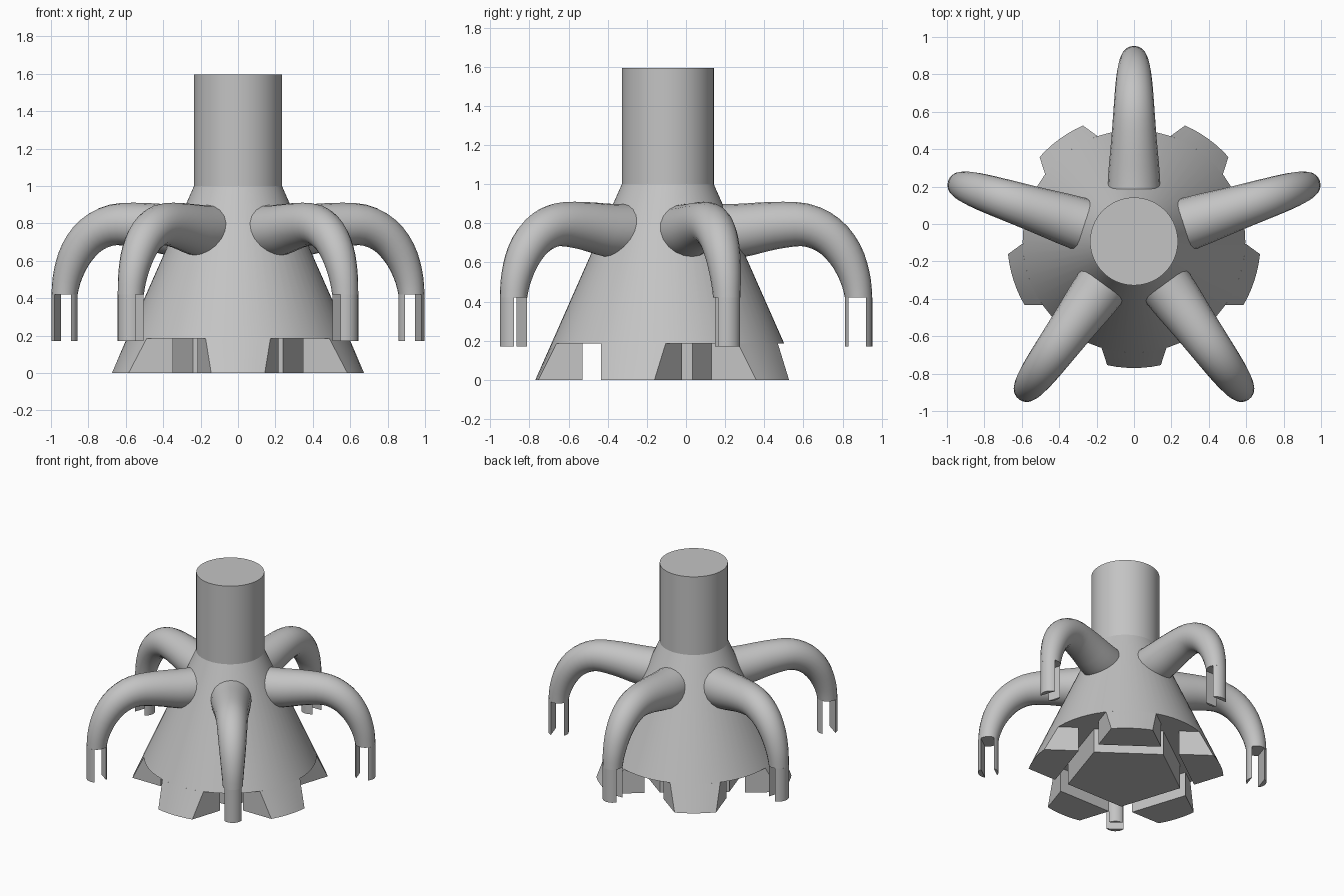
import bpy, bmesh, math
from mathutils import Vector, Matrix

if "Cube" in bpy.data.objects:
    bpy.data.objects.remove(bpy.data.objects["Cube"])

CY = -0.093          # shared axis of the body in y
SLOT = 0.185         # height of the grooves under the body
R0, SLOPE = 0.677, 0.442   # cone radius at the floor, and its narrowing per unit of height

grey = bpy.data.materials.new("plain_grey")
grey.diffuse_color = (0.55, 0.55, 0.55, 1)
grey.use_nodes = True
grey.node_tree.nodes["Principled BSDF"].inputs["Base Color"].default_value = grey.diffuse_color


def add(name, bm, turn=0.0):
    bmesh.ops.recalc_face_normals(bm, faces=bm.faces)
    mesh = bpy.data.meshes.new(name)
    bm.to_mesh(mesh)
    bm.free()
    mesh.transform(Matrix.Translation((0, CY, 0)) @ Matrix.Rotation(turn, 4, 'Z'))
    mesh.materials.append(grey)
    ob = bpy.data.objects.new(name, mesh)
    bpy.context.collection.objects.link(ob)
    bpy.ops.object.select_all(action='DESELECT')
    ob.select_set(True)
    bpy.context.view_layer.objects.active = ob
    bpy.ops.object.shade_smooth_by_angle(angle=math.radians(22))
    return ob


def loft(bm, rings):
    """Skin closed rings of equal size and cap both ends."""
    vs = [[bm.verts.new(p) for p in r] for r in rings]
    n = len(vs[0])
    for a, b in zip(vs, vs[1:]):
        for i in range(n):
            j = (i + 1) % n
            bm.faces.new((a[i], a[j], b[j], b[i]))
    bm.faces.new(vs[0])
    bm.faces.new(vs[-1])


def circle(r, z, n=60):
    return [(r * math.cos(2 * math.pi * i / n), r * math.sin(2 * math.pi * i / n), z) for i in range(n)]


# body: cone with the round column on top
bm = bmesh.new()
loft(bm, [circle(R0 - SLOPE * SLOT, SLOT), circle(0.235, 1.0), circle(0.235, 1.595)])
add("body", bm)

# five-sided core below the cone, corners under the arms
bm = bmesh.new()
loft(bm, [[(0.408 * math.cos(math.radians(18 + 72 * k)), 0.408 * math.sin(math.radians(18 + 72 * k)), z)
           for k in range(5)] for z in (0, SLOT)])
add("core", bm)


# foot blocks: flat inner face, tapering upright sides, curved outer face
def foot_ring(z):
    r = R0 - SLOPE * z
    taper = math.tan(math.radians(18))
    half = lambda u: 0.14 + (0.672 - u) * taper
    u = r
    for _ in range(40):
        u = math.sqrt(r * r - half(u) ** 2)
    a = math.atan2(half(u), u)
    arc = [(r * math.cos(t), r * math.sin(t), z) for t in (a * (i / 3 - 1) for i in range(7))]
    return arc + [(0.435, half(0.435), z), (0.435, -half(0.435), z)]


for k in range(5):
    bm = bmesh.new()
    loft(bm, [foot_ring(0), foot_ring(SLOT)])
    add("foot_block", bm, math.radians(-90 + 72 * k))

# arms: tapering bent tubes; control points are (reach, height, radius)
PATH = [Vector(p) for p in [
    (0.18, 0.752, 0.145), (0.36, 0.762, 0.138), (0.54, 0.788, 0.122), (0.70, 0.792, 0.110),
    (0.82, 0.740, 0.101), (0.905, 0.645, 0.091), (0.955, 0.53, 0.079), (0.975, 0.42, 0.070)]]


def smooth_path(pts, steps=3):
    ext = [2 * pts[0] - pts[1]] + pts + [pts[-1] + Vector((0, -0.11, 0))]
    out = []
    for i in range(1, len(ext) - 2):
        a, b, c, d = ext[i - 1:i + 3]
        for s in range(steps):
            t = s / steps
            out.append(0.5 * (2 * b + (c - a) * t + (2 * a - 5 * b + 4 * c - d) * t ** 2
                              + (3 * b - a - 3 * c + d) * t ** 3))
    return out + [pts[-1]]


def arm_rings(n=20):
    pts = smooth_path(PATH)
    rings = []
    for i, p in enumerate(pts):
        q = pts[min(i + 1, len(pts) - 1)] - pts[max(i - 1, 0)]
        t = Vector((q.x, q.y)).normalized()
        if i == len(pts) - 1:
            t = Vector((0, -1))
        ring = []
        for k in range(n):
            a = 2 * math.pi * k / n
            side, up = p.z * math.sin(a), p.z * math.cos(a)
            ring.append((p.x - t.y * up, side, p.y + t.x * up))
        rings.append(ring)
    return rings


# prongs: the two slivers left either side of the slot in each arm tip
def prong_ring(z, cut, facing, r=0.07):
    a = math.acos(cut / r)
    return [(0.975 + facing * r * math.cos(t), r * math.sin(t), z)
            for t in (a * (i / 4 - 1) for i in range(9))]


for k in range(5):
    turn = math.radians(90 + 72 * k)
    bm = bmesh.new()
    loft(bm, arm_rings())
    add("arm", bm, turn)
    for name, cut, facing in (("outer_prong", 0.038, 1), ("inner_prong", 0.052, -1)):
        bm = bmesh.new()
        loft(bm, [prong_ring(0.17, cut, facing), prong_ring(0.42, cut, facing)])
        add(name, bm, turn)
